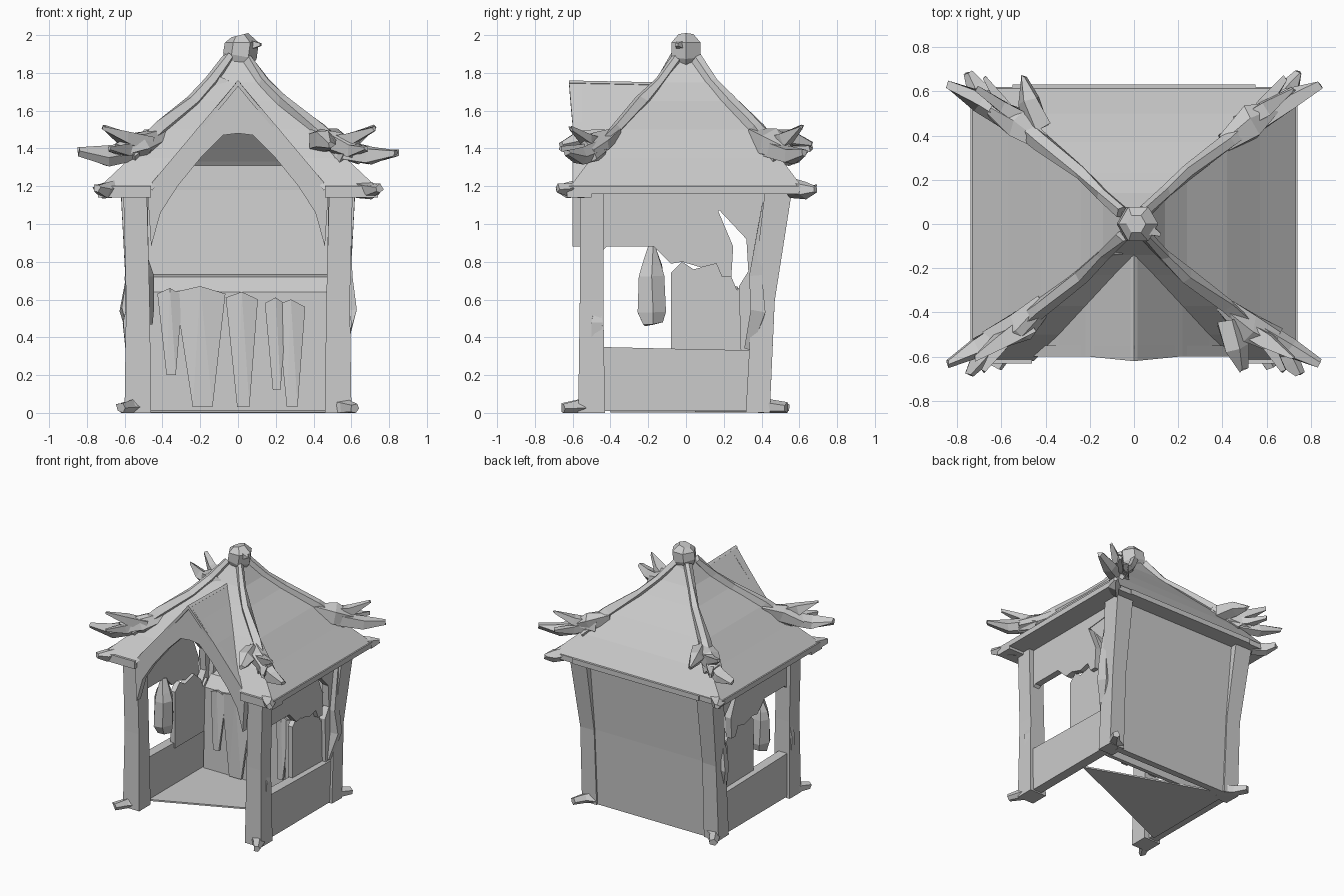
import bpy, bmesh, math, random
from mathutils import Vector

if "Cube" in bpy.data.objects:
    bpy.data.objects.remove(bpy.data.objects["Cube"])

random.seed(4)

def mesh(name, verts, faces, thick=0):
    bm = bmesh.new()
    vs = [bm.verts.new(v) for v in verts]
    for f in faces:
        bm.faces.new([vs[i] for i in f])
    bmesh.ops.remove_doubles(bm, verts=bm.verts, dist=0.0005)
    bmesh.ops.recalc_face_normals(bm, faces=bm.faces)
    me = bpy.data.meshes.new(name)
    bm.to_mesh(me)
    bm.free()
    ob = bpy.data.objects.new(name, me)
    bpy.context.collection.objects.link(ob)
    if thick:
        m = ob.modifiers.new("thickness", 'SOLIDIFY')
        m.thickness = thick
        m.offset = -1
    return ob

def prism(name, pts, axis, lo, hi):
    """Extrude a 2D outline along x or y; the outline uses (other axis, z)."""
    n = len(pts)
    put = (lambda p, d: (d, p[0], p[1])) if axis == 'x' else (lambda p, d: (p[0], d, p[1]))
    verts = [put(p, d) for d in (lo, hi) for p in pts]
    faces = [list(range(n)), list(range(n, 2 * n))]
    faces += [(i, (i + 1) % n, n + (i + 1) % n, n + i) for i in range(n)]
    return mesh(name, verts, faces)

def box(name, x0, x1, y0, y1, z0, z1):
    return prism(name, [(x0, z0), (x1, z0), (x1, z1), (x0, z1)], 'y', y0, y1)

def limb(name, path, radii, sides=5, jitter=0.0):
    """Faceted tube along a path with a radius at each point."""
    path = [Vector(p) for p in path]
    verts, faces, n = [], [], len(path)
    for i, (p, r) in enumerate(zip(path, radii)):
        t = (path[min(i + 1, n - 1)] - path[max(i - 1, 0)]).normalized()
        side = t.cross(Vector((1, 0, 0) if abs(t.z) > 0.9 else (0, 0, 1))).normalized()
        up = side.cross(t)
        for k in range(sides):
            a = math.tau * (k + 0.5) / sides
            j = Vector([random.uniform(-jitter, jitter) for _ in range(3)])
            v = p + (side * math.cos(a) + up * math.sin(a)) * r + j
            verts.append((v.x, v.y, max(v.z, 0)))
    for i in range(n - 1):
        for k in range(sides):
            a, b = i * sides + k, i * sides + (k + 1) % sides
            faces.append((a, b, b + sides, a + sides))
    faces += [list(range(sides)), list(range((n - 1) * sides, n * sides))]
    return mesh(name, verts, faces)

# Roof: levels of (z, half width x, half depth y, gable half width)
levels = [(1.19, .74, .62, .47), (1.35, .57, .5, .34), (1.5, .42, .37, .22),
          (1.65, .24, .23, .09), (1.75, .14, .14, 0), (1.88, .05, .05, 0)]
verts, faces = [], []
for z, hx, hy, g in levels:
    verts += [(-g, -hy, z), (-hx, -hy, z), (-hx, hy, z), (hx, hy, z), (hx, -hy, z), (g, -hy, z)]
for i in range(len(levels) - 1):
    for k in range(5):
        a = i * 6 + k
        faces.append((a, a + 1, a + 7, a + 6))
mesh("main_roof", verts, faces, 0.025)

# Front gable roof and its arched board
for s in (-1, 1):
    gv, gf = [], []
    for z, hx, hy, g in levels[:5]:
        gv += [(s * g, -hy, z), (s * g, -.57 - .05 * (z - 1.19) / .56, z + (.01 if g == 0 else 0))]
    for i in range(4):
        gf.append((2 * i, 2 * i + 1, 2 * i + 3, 2 * i + 2))
    mesh("gable_roof", gv, gf, 0.02)
half = [(.08, 1.47), (.19, 1.36), (.32, 1.2), (.41, 1.06), (.46, .88), (.48, 1.19)]
arch = [(0, 1.76)] + [(-x, z) for x, z in reversed(half)] + [(0, 1.48)] + half
prism("gable_arch_board", arch, 'y', -.6, -.55)

# Eaves
for s in (-1, 1):
    box("side_eave", s * .5, s * .74, -.62, .62, 1.16, 1.2)
    box("front_eave", s * .46, s * .74, -.63, -.5, 1.14, 1.2)
    for f in (-1, 1):
        limb("eave_corner_tip", [(s * .64, f * .55, 1.19), (s * .71, f * .62, 1.18), (s * .75, f * .68, 1.19)],
             [.05, .045, .02], 5, .008)
box("back_eave", -.55, .55, .46, .63, 1.16, 1.2)

# Finial
limb("finial_neck", [(0, 0, 1.74), (0, 0, 1.84), (.01, 0, 1.9)], [.14, .08, .06], 6, .01)
limb("finial_knob", [(0, 0, 1.85), (.01, 0, 1.89), (.02, 0, 1.96), (.01, 0, 2.0)], [.07, .09, .09, .045], 6, 0)
limb("finial_leaf", [(.04, -.02, 1.93), (.08, -.03, 1.95), (.12, -.05, 1.95)], [.04, .03, .01], 4)

# Hip ridges with horned ends
for sx in (-1, 1):
    for sy in (-1, 1):
        ridge = [(sx * hx, sy * hy, z) for z, hx, hy, g in reversed(levels[1:])]
        limb("hip_ridge", ridge, [.03, .03, .035, .04, .05], 5, .01)
        limb("ridge_beast_body", [(sx * .4, sy * .36, 1.47), (sx * .52, sy * .46, 1.42), (sx * .64, sy * .53, 1.38)],
             [.04, .075, .05], 6, .018)
        limb("ridge_lower_horn", [(sx * .54, sy * .46, 1.39), (sx * .7, sy * .56, 1.36), (sx * .84, sy * .63, 1.38)],
             [.055, .05, .018], 5, .01)
        limb("ridge_upper_horn", [(sx * .47, sy * .45, 1.42), (sx * .6, sy * .53, 1.45), (sx * .72, sy * .61, 1.51)],
             [.05, .045, .012], 4, .01)
        limb("ridge_side_horn", [(sx * .5, sy * .43, 1.41), (sx * .6, sy * .55, 1.39), (sx * .68, sy * .66, 1.4)],
             [.04, .04, .015], 4, .008)
for x, y in ((-.5, .66), (.49, -.66)):
    limb("ridge_spur", [(x * .86, y * .66, 1.44), (x * .95, y * .85, 1.45), (x, y, 1.42)], [.06, .055, .02], 5, .01)
limb("ridge_crest_horn", [(-.08, -.1, 1.76), (-.13, -.14, 1.68), (-.16, -.19, 1.67)], [.04, .035, .015], 5, .008)

# Posts, feet and braces
for s in (-1, 1):
    limb("front_post", [(s * .53, -.5, 0), (s * .53, -.5, .6), (s * .545, -.5, 1.18)], [.1, .088, .088], 4)
    limb("back_post", [(s * .53, .38, 0), (s * .53, .41, .6), (s * .55, .49, 1.18)], [.09, .085, .1], 4)
    limb("front_foot", [(s * .5, -.5, .03), (s * .57, -.56, .03), (s * .62, -.65, .025)], [.05, .045, .03], 5, .006)
    limb("back_foot", [(s * .5, .4, .03), (s * .56, .45, .03), (s * .61, .53, .025)], [.05, .045, .03], 5, .006)
    limb("back_post_brace", [(s * .55, .33, .34), (s * .58, .38, .55), (s * .57, .37, .72), (s * .56, .42, 1.1)],
         [.03, .055, .04, .03], 4, .012)
    limb("front_post_brace", [(s * .57, -.48, .34), (s * .58, -.47, .48), (s * .57, -.46, .6)],
         [.03, .035, .015], 4, .008)

# Side walls: sill, shaped lintel, back jamb and curtain beside the window
lintel = [(-.46, 1.18), (.5, 1.18), (.47, 1.1), (.17, 1.07), (.25, .88), (.24, .72), (.19, .72),
          (.16, .79), (.08, .77), (-.02, .8), (-.08, .79), (-.17, .88), (-.42, .88), (-.46, .84)]
jamb = [(.17, 1.08), (.32, .92), (.33, .75), (.28, .67), (.29, .33), (.4, .33), (.42, .7), (.5, 1.12)]
curtain = [(-.08, .3), (.32, .3), (.32, .7), (.27, .65), (.24, .72), (.16, .79), (.04, .76), (-.02, .8), (-.08, .74)]
for s in (-1, 1):
    prism("side_sill", [(-.5, .01), (.42, .01), (.42, .33), (-.08, .34), (-.5, .35)], 'x', s * .5, s * .575)
    prism("window_lintel", lintel, 'x', s * .515, s * .565)
    prism("window_jamb", jamb, 'x', s * .51, s * .56)
    prism("window_curtain", curtain, 'x', s * .49, s * .53)

# Hanging lantern in the left window
limb("hanging_lantern", [(-.52, -.17, .47), (-.52, -.18, .53), (-.52, -.18, .72), (-.52, -.18, .78), (-.52, -.18, .88)],
     [.06, .08, .075, .06, .015], 6, .008)

# Back wall, floor and altar front with draped cloth
prism("back_wall", [(.38, 0), (.43, 0), (.46, .6), (.51, 1.18), (.51, 1.31), (.47, 1.31), (.46, 1.18), (.4, .6)],
      'x', -.5, .5)
mesh("floor", [(-.52, -.4, .015), (.52, .05, .015), (-.52, .42, .015)], [(0, 1, 2)], .012)
prism("altar_front", [(.3, .01), (.27, .01), (.29, .64), (.36, .72), (.45, .74), (.45, .7), (.37, .68), (.32, .62)],
      'x', -.49, .49)
for x, top, low, w in ((-.36, .66, .2, .06), (-.2, .67, .03, .13), (.02, .64, .03, .08),
                       (.2, .61, .12, .05), (.28, .6, .03, .07)):
    mesh("altar_drape", [(x - w, .29, top - .03), (x, .27, top), (x + w, .29, top - .04),
                         (x - w * .3, .25, low), (x + w * .5, .25, low)],
         [(0, 1, 3), (1, 4, 3), (1, 2, 4)], .02)
